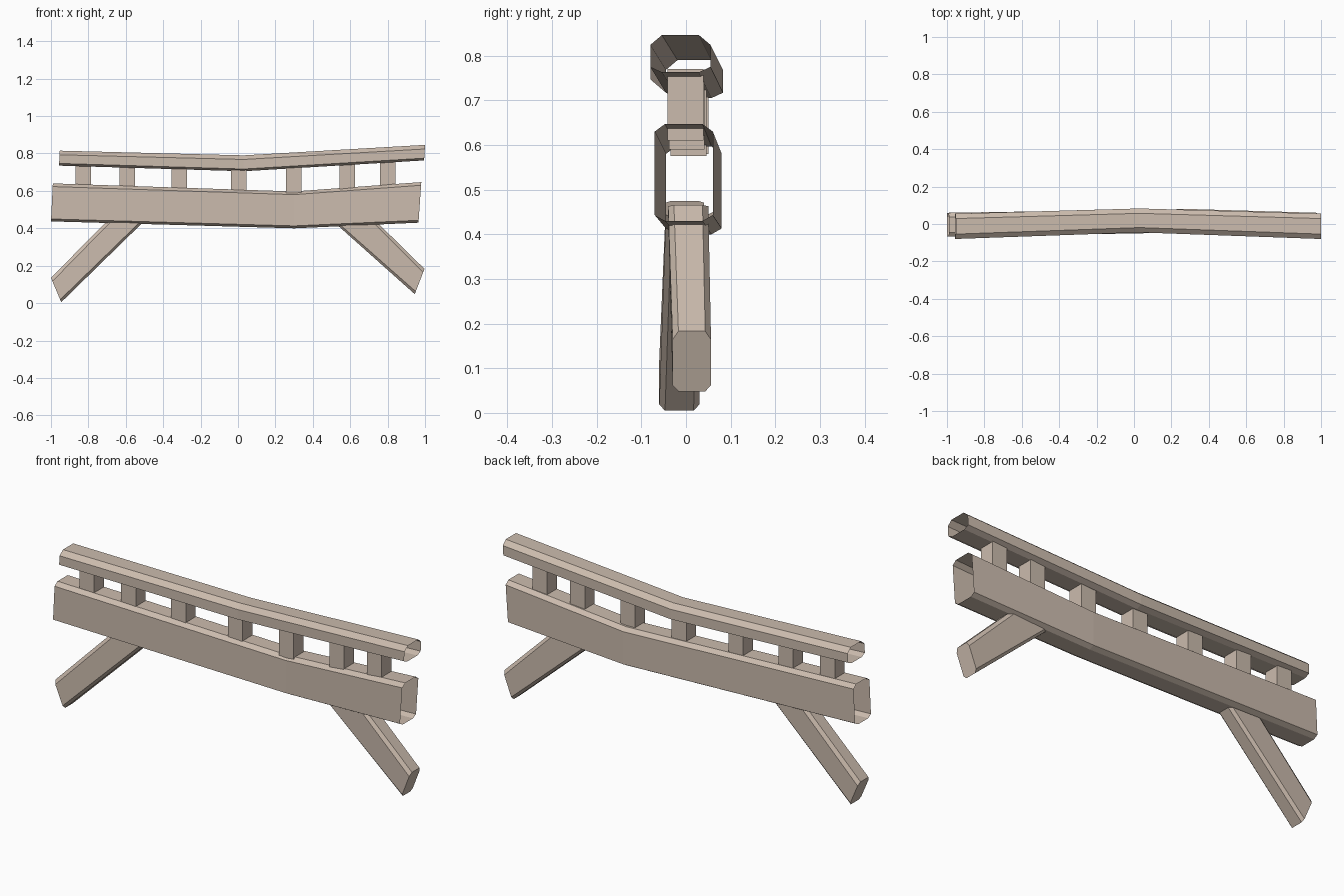
import bpy, bmesh

if "Cube" in bpy.data.objects:
    bpy.data.objects.remove(bpy.data.objects["Cube"])

wood = bpy.data.materials.new("pale wood")
wood.diffuse_color = (0.60, 0.50, 0.42, 1)
wood.use_nodes = True
wood.node_tree.nodes["Principled BSDF"].inputs["Base Color"].default_value = wood.diffuse_color


def finish(name, bm):
    bmesh.ops.recalc_face_normals(bm, faces=bm.faces)
    me = bpy.data.meshes.new(name)
    bm.to_mesh(me)
    bm.free()
    me.materials.append(wood)
    bpy.context.collection.objects.link(bpy.data.objects.new(name, me))


def tube(name, stations, cy, cut_top, cut_low, cap=False):
    """Chamfered beam. Station: (x_top, z_top, x_low, z_low, y_min, y_max)."""
    bm = bmesh.new()
    rings = []
    for xt, zt, xl, zl, y0, y1 in stations:
        h = ((xt - xl) ** 2 + (zt - zl) ** 2) ** 0.5
        a, b = cut_top / h, cut_low / h
        prof = [(y0 + cy, 1), (y1 - cy, 1), (y1, 1 - a), (y1, b),
                (y1 - cy, 0), (y0 + cy, 0), (y0, b), (y0, 1 - a)]
        rings.append([bm.verts.new((xl + (xt - xl) * t, y, zl + (zt - zl) * t))
                      for y, t in prof])
    for r, s in zip(rings, rings[1:]):
        for i in range(8):
            j = (i + 1) % 8
            bm.faces.new((r[i], r[j], s[j], s[i]))
    if cap:
        bm.faces.new(rings[0])
        bm.faces.new(rings[-1])
    finish(name, bm)


# Slightly bent hollow beams, open at the ends
tube("main_beam", [(-0.99, 0.64, -1.0, 0.437, -0.068, 0.06),
                   (0.30, 0.597, 0.30, 0.40, -0.045, 0.08),
                   (0.98, 0.647, 0.965, 0.43, -0.07, 0.06)], 0.023, 0.017, 0.013)
tube("top_rail", [(-0.953, 0.815, -0.957, 0.735, -0.08, 0.055),
                  (0.03, 0.79, 0.03, 0.705, -0.045, 0.083),
                  (1.0, 0.846, 0.995, 0.763, -0.08, 0.055)], 0.026, 0.022, 0.012)

# Splayed legs running up into the beam
tube("left_leg", [(-1.0, 0.135, -0.945, 0.005, -0.06, 0.03),
                  (-0.665, 0.475, -0.50, 0.44, -0.045, 0.04)], 0.013, 0.02, 0.015, True)
tube("right_leg", [(0.997, 0.183, 0.945, 0.048, -0.03, 0.056),
                   (0.71, 0.465, 0.50, 0.445, -0.04, 0.05)], 0.013, 0.02, 0.015, True)

# Short posts between beam and rail
posts = [(-0.828, 0.61, 0.755), (-0.593, 0.60, 0.75), (-0.313, 0.59, 0.74),
         (0.005, 0.58, 0.73), (0.298, 0.575, 0.74), (0.585, 0.59, 0.755),
         (0.80, 0.61, 0.77)]
for n, (x, z0, z1) in enumerate(posts):
    bm = bmesh.new()
    bmesh.ops.create_cube(bm, size=1)
    yc = 0.01 - 0.014 * abs(x)
    for v in bm.verts:
        v.co = (x + v.co.x * 0.083, yc + v.co.y * 0.08,
                (z0 + z1) / 2 + v.co.z * (z1 - z0))
    finish("rail_post_%d" % (n + 1), bm)
